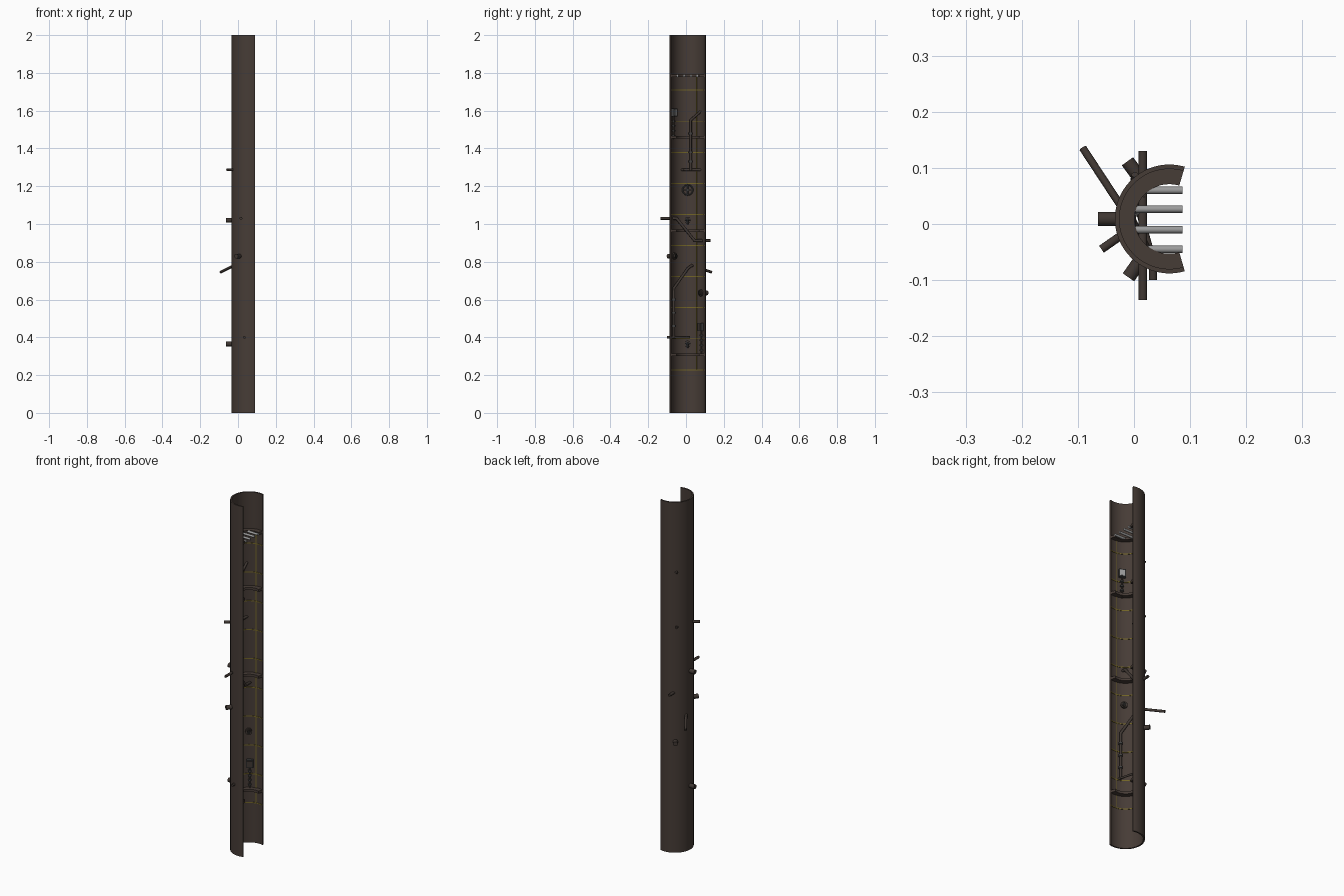
import bpy, bmesh, math
from mathutils import Vector

if "Cube" in bpy.data.objects:
    bpy.data.objects.remove(bpy.data.objects["Cube"])

CX, CY, R, RI = 0.063, 0.009, 0.097, 0.089   # shell axis and radii
A0, A1 = 73.5, 286.5                          # arc covered by the shell


def material(name, r, g, b):
    m = bpy.data.materials.new(name)
    m.diffuse_color = (r, g, b, 1)
    m.use_nodes = True
    m.node_tree.nodes["Principled BSDF"].inputs["Base Color"].default_value = m.diffuse_color
    return m


BROWN = material("dark brown", 0.062, 0.045, 0.037)
PIPE = material("pipe brown", 0.050, 0.038, 0.032)
GREY = material("steel grey", 0.33, 0.33, 0.33)
DARK = material("dark grey", 0.055, 0.055, 0.055)
YELLOW = material("dull yellow", 0.17, 0.13, 0.02)
BLACK = material("black", 0.012, 0.011, 0.010)


def polar(angle, r, z):
    a = math.radians(angle)
    return Vector((CX + r * math.cos(a), CY + r * math.sin(a), z))


def finish(name, bm, mat, smooth=True):
    bmesh.ops.recalc_face_normals(bm, faces=bm.faces)
    me = bpy.data.meshes.new(name)
    bm.to_mesh(me)
    bm.free()
    ob = bpy.data.objects.new(name, me)
    bpy.context.collection.objects.link(ob)
    me.materials.append(mat)
    if smooth:
        bpy.ops.object.select_all(action='DESELECT')
        ob.select_set(True)
        bpy.context.view_layer.objects.active = ob
        bpy.ops.object.shade_smooth_by_angle(angle=math.radians(35))
    return ob


def arc(name, r0, r1, z0, z1, mat, a0=A0, a1=A1, n=48):
    """Curved wall segment of rectangular section."""
    bm = bmesh.new()
    rows = []
    for i in range(n + 1):
        a = a0 + (a1 - a0) * i / n
        rows.append([bm.verts.new(polar(a, r, z))
                     for r, z in ((r0, z0), (r1, z0), (r1, z1), (r0, z1))])
    for p, q in zip(rows, rows[1:]):
        for k in range(4):
            bm.faces.new((p[k], p[(k + 1) % 4], q[(k + 1) % 4], q[k]))
    bm.faces.new(rows[0])
    bm.faces.new(rows[-1])
    return finish(name, bm, mat)


def pipe(name, pts, r, mat, n=16):
    """Round pipe through points, with mitred joints."""
    pts = [Vector(p) for p in pts]
    bm = bmesh.new()
    d = (pts[1] - pts[0]).normalized()
    u = d.orthogonal().normalized()
    v = d.cross(u)
    ring = [pts[0] + r * (math.cos(t) * u + math.sin(t) * v)
            for t in (2 * math.pi * k / n for k in range(n))]
    rings = [[bm.verts.new(p) for p in ring]]
    for i in range(1, len(pts)):
        d = (pts[i] - pts[i - 1]).normalized()
        nrm = d if i == len(pts) - 1 else (d + (pts[i + 1] - pts[i]).normalized()).normalized()
        ring = [p + d * ((pts[i] - p).dot(nrm) / d.dot(nrm)) for p in ring]
        rings.append([bm.verts.new(p) for p in ring])
    for p, q in zip(rings, rings[1:]):
        for k in range(n):
            bm.faces.new((p[k], p[(k + 1) % n], q[(k + 1) % n], q[k]))
    bm.faces.new(rings[0])
    bm.faces.new(rings[-1])
    return finish(name, bm, mat)


def box(name, angle, r, z, depth, width, height, mat):
    """Box set against the wall, facing the axis."""
    bm = bmesh.new()
    bmesh.ops.create_cube(bm, size=1)
    bmesh.ops.scale(bm, vec=(depth, width, height), verts=bm.verts)
    ob = finish(name, bm, mat, False)
    ob.location = polar(angle, r, z)
    ob.rotation_euler.z = math.radians(angle)
    return ob


# Shell, stiffening ribs and painted seam lines
arc("shell", RI, R, 0, 2, BROWN, n=64)
for z in (0.308, 0.965, 1.46, 1.785):
    arc("rib", 0.062, RI + 0.002, z - 0.007, z + 0.007, BROWN)
for i in range(10):
    z = 0.228 + 0.1645 * i
    arc("ring_seam", RI - 0.002, RI + 0.001, z - 0.0025, z + 0.0025, YELLOW)
for a in (100, 148, 262):
    arc("upright_seam", RI - 0.002, RI + 0.001, 0.228, 1.78, YELLOW, a - 1.3, a + 1.3, 2)

# Grate of round bars at the top rib
for y in (0.06, 0.0265, -0.01, -0.045):
    x0 = CX - math.sqrt(0.068 ** 2 - (y - CY) ** 2)
    pipe("grate_bar", [(x0, y, 1.785), (0.086, y, 1.785)], 0.0065, GREY)

# Long bent pipes that pass through the shell
pipe("middle_pipe", [(0.0157, -0.135, 1.03), (0.0157, -0.05, 1.03),
                     (0.0157, 0.045, 0.912), (0.0157, 0.13, 0.912)], 0.0075, PIPE)
pipe("lower_pipe", [(0.034, -0.1, 0.40), (0.034, -0.064, 0.40), (0.034, -0.064, 0.66),
                    (-0.005, 0.01, 0.765), (-0.022, 0.03, 0.78), (-0.091, 0.135, 0.745)], 0.007, PIPE)
pipe("lower_branch", [(0.034, -0.064, 0.40), (0.01, 0.02, 0.40)], 0.006, PIPE)
pipe("upper_pipe", [(-0.058, -0.045, 1.287), (-0.005, -0.008, 1.287),
                    polar(128, 0.099, 1.287)], 0.0075, PIPE)
pipe("upper_riser", [(0.002, 0.025, 1.287), (0.002, 0.025, 1.55),
                     polar(128, 0.1, 1.605)], 0.0065, PIPE)

# Pipe clamps
for x, y, zs in ((0.034, -0.064, (0.46, 0.53, 0.60)), (0.002, 0.025, (1.33, 1.38, 1.48))):
    for z in zs:
        pipe("pipe_clamp", [(x, y, z - 0.005), (x, y, z + 0.005)], 0.0105, DARK)

# Short outlet stubs with flange and dark mouth inside
for a, z in ((180, 0.365), (180, 1.02), (126, 0.635), (235, 0.83)):
    pipe("outlet_stub", [polar(a, 0.075, z), polar(a, 0.127, z)], 0.0125, PIPE)
    pipe("outlet_flange", [polar(a, 0.080, z), polar(a, 0.091, z)], 0.018, PIPE)
    pipe("outlet_mouth", [polar(a, 0.073, z), polar(a, 0.0755, z)], 0.010, BLACK)

# Small valve handles on the two rear outlets
for z in (0.365, 1.02):
    x = CX - 0.070
    pipe("valve_stem", [(x, CY, z), (x, CY, z - 0.022)], 0.003, DARK)
    pipe("valve_handle", [(x, CY - 0.014, z + 0.002), (x, CY + 0.014, z + 0.002)], 0.003, DARK)

# Round hand wheel on the rear wall
wx, wz = CX - 0.080, 1.18
pts = [(wx, CY + 0.027 * math.cos(t), wz + 0.027 * math.sin(t))
       for t in (2 * math.pi * k / 24 for k in range(25))]
pipe("wheel_rim", pts, 0.0035, DARK, 8)
for dy, dz in ((0.026, 0), (0, 0.026)):
    pipe("wheel_spoke", [(wx, CY - dy, wz - dz), (wx, CY + dy, wz + dz)], 0.003, DARK, 8)
pipe("wheel_hub", [(CX - 0.09, CY, wz), (wx + 0.004, CY, wz)], 0.007, DARK)

# Wall boxes with a cable and clips hanging below
for a, z in ((122, 0.455), (242, 1.59)):
    box("wall_box", a, 0.081, z, 0.018, 0.036, 0.044, DARK)
    box("box_cover", a, 0.0715, z, 0.003, 0.026, 0.032, GREY if a > 200 else PIPE)
    pipe("box_cable", [polar(a, 0.084, z - 0.02), polar(a, 0.084, z - 0.14)], 0.004, PIPE)
    for k in range(4):
        box("cable_clip", a, 0.084, z - 0.045 - 0.026 * k, 0.012, 0.018, 0.008, DARK)
